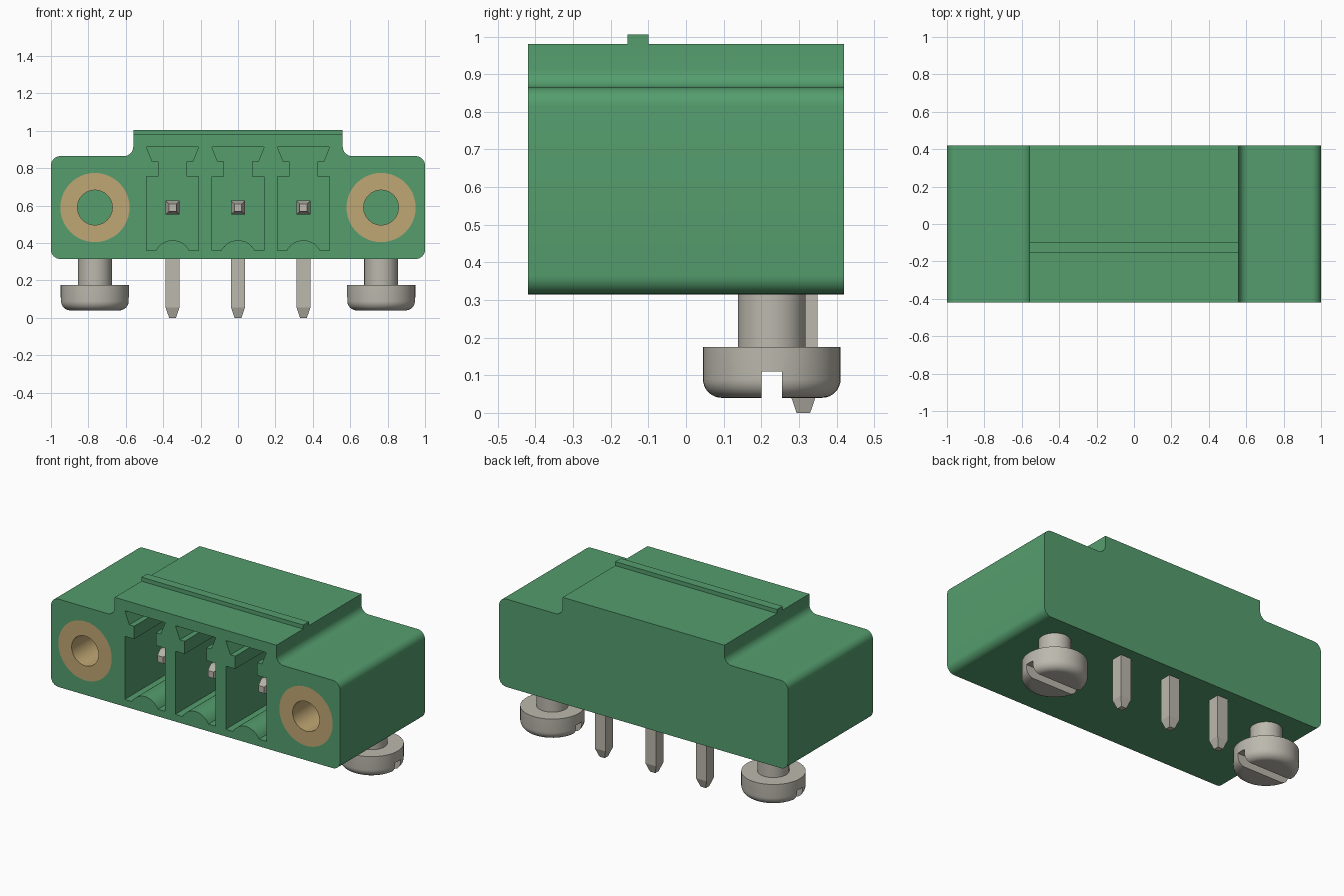
import bpy, bmesh, math
from math import sin, cos, radians, pi

cube = bpy.data.objects.get("Cube")
if cube:
    bpy.data.objects.remove(cube, do_unlink=True)


def material(name, colour):
    m = bpy.data.materials.new(name)
    m.use_nodes = True
    m.diffuse_color = (*colour, 1)
    bsdf = next(n for n in m.node_tree.nodes if n.type == 'BSDF_PRINCIPLED')
    bsdf.inputs["Base Color"].default_value = (*colour, 1)
    return m


GREEN = material("green plastic", (0.09, 0.34, 0.155))
BRASS = material("brass", (0.53, 0.39, 0.175))
METAL = material("tin grey metal", (0.50, 0.48, 0.42))


def finish(name, bm, mat):
    bmesh.ops.recalc_face_normals(bm, faces=bm.faces)
    mesh = bpy.data.meshes.new(name)
    bm.to_mesh(mesh)
    bm.free()
    mesh.materials.append(mat)
    ob = bpy.data.objects.new(name, mesh)
    bpy.context.collection.objects.link(ob)
    return ob


def activate(ob):
    bpy.ops.object.select_all(action='DESELECT')
    ob.select_set(True)
    bpy.context.view_layer.objects.active = ob


def smooth(ob):
    activate(ob)
    bpy.ops.object.shade_smooth_by_angle(angle=radians(30))


def cut(ob, cutter):
    mod = ob.modifiers.new("cut", 'BOOLEAN')
    mod.operation, mod.solver, mod.object = 'DIFFERENCE', 'EXACT', cutter
    activate(ob)
    bpy.ops.object.modifier_apply(modifier=mod.name)
    bpy.data.objects.remove(cutter, do_unlink=True)


def arc(cx, cz, r, a0, a1, n=8):
    angles = [radians(a0 + (a1 - a0) * i / n) for i in range(n + 1)]
    return [(cx + r * cos(a), cz + r * sin(a)) for a in angles]


def mirrored(half):
    """Close a right-hand outline with its left-hand mirror image."""
    return half + [(-x, z) for x, z in reversed(half) if x > 1e-6]


def prism(name, outline, y0, y1, mat, x=0):
    """Extrude an x-z outline along y."""
    bm = bmesh.new()
    face = bm.faces.new([bm.verts.new((x + px, y0, pz)) for px, pz in outline])
    new = bmesh.ops.extrude_face_region(bm, geom=[face])["geom"]
    moved = [v for v in new if isinstance(v, bmesh.types.BMVert)]
    bmesh.ops.translate(bm, verts=moved, vec=(0, y1 - y0, 0))
    return finish(name, bm, mat)


def lathe(name, profile, location, mat, n=48, closed=False):
    """Turn a radius-height profile around z; radius 0 ends become poles."""
    bm = bmesh.new()
    rings = []
    for r, z in profile:
        count = 1 if r == 0 else n
        rings.append([bm.verts.new((r * cos(2 * pi * i / n), r * sin(2 * pi * i / n), z))
                      for i in range(count)])
    pairs = list(zip(rings, rings[1:] + rings[:1]))
    for a, b in pairs if closed else pairs[:-1]:
        for i in range(n):
            j = (i + 1) % n
            quad = [a[i % len(a)], a[j % len(a)], b[j % len(b)], b[i % len(b)]]
            bm.faces.new(list(dict.fromkeys(quad)))
    ob = finish(name, bm, mat)
    ob.location = location
    return ob


FRONT, BACK, AXIS_Z = -0.42, 0.42, 0.59
PITCH, SCREW_X = 0.35, 0.765

# Housing with rounded flanges and a raised middle
R = 0.05
half = (arc(0.95, 0.365, R, -90, 0) + arc(0.95, 0.815, R, 0, 90)
        + arc(0.61, 0.915, R, 270, 180) + [(0.56, 0.98)])
housing = prism("housing", mirrored(half), FRONT, BACK, GREEN)

# Keyed plug sockets with a hump in the floor
socket = ([(x, z) for x, z in reversed(arc(0, 0.314, 0.101, 27, 90))]
          + [(0.14, 0.36), (0.14, 0.755), (0.075, 0.755), (0.075, 0.835),
             (0.108, 0.835), (0.14, 0.915)])
for i in (-1, 0, 1):
    cut(housing, prism("socket_cutter", mirrored(socket), FRONT - 0.1, 0.2, GREEN, i * PITCH))

# Threaded inserts seated in round pockets of the flanges
DEPTH = 0.5
for side, x in (("right", -SCREW_X), ("left", SCREW_X)):
    pocket = lathe("pocket_cutter", [(0, -0.1), (0.185, -0.1), (0.185, DEPTH), (0, DEPTH)],
                   (x, FRONT, AXIS_Z), GREEN)
    pocket.rotation_euler.x = -pi / 2
    cut(housing, pocket)
    insert = lathe(side + "_insert", [(0.093, 0), (0.185, 0), (0.185, DEPTH), (0.093, DEPTH)],
                   (x, FRONT, AXIS_Z), BRASS, closed=True)
    insert.rotation_euler.x = -pi / 2
    smooth(insert)
smooth(housing)

# Latch rib across the raised top
prism("latch_rib", mirrored([(0.56, 0.97), (0.56, 1.005)]), -0.155, -0.1, GREEN)

# Slotted mounting screws under the flanges
for side, x in (("right", -SCREW_X), ("left", SCREW_X)):
    profile = ([(0, 0.04)] + arc(0.133, 0.09, 0.05, -90, 0)
               + [(0.183, 0.175), (0.09, 0.175), (0.09, 0.33), (0, 0.33)])
    screw = lathe(side + "_screw", profile, (x, 0.228, 0), METAL)
    slot = prism("slot_cutter", mirrored([(0.25, 0), (0.25, 0.11)]), 0.2, 0.255, METAL, x)
    cut(screw, slot)
    smooth(screw)

# Bent square contact pins: front tip, shoulder, bend, shoulder, lower tip
W, PIN_Y = 0.037, 0.312
stations = [(-0.27, AXIS_Z, 0, 0.02), (-0.215, AXIS_Z, 0, W), (PIN_Y, AXIS_Z, W, W),
            (PIN_Y, 0.055, W, 0), (PIN_Y, 0, 0.018, 0)]
for name, i in (("right_pin", -1), ("middle_pin", 0), ("left_pin", 1)):
    bm = bmesh.new()
    rings = []
    for y, z, dy, dz in stations:
        w = min(W, max(dy, dz))
        rings.append([bm.verts.new((i * PITCH + sx * w, y + s * dy, z + s * dz))
                      for sx, s in ((-1, -1), (1, -1), (1, 1), (-1, 1))])
    for a, b in zip(rings, rings[1:]):
        for k in range(4):
            bm.faces.new((a[k], a[(k + 1) % 4], b[(k + 1) % 4], b[k]))
    bm.faces.new(rings[0])
    bm.faces.new(rings[-1])
    finish(name, bm, METAL)
